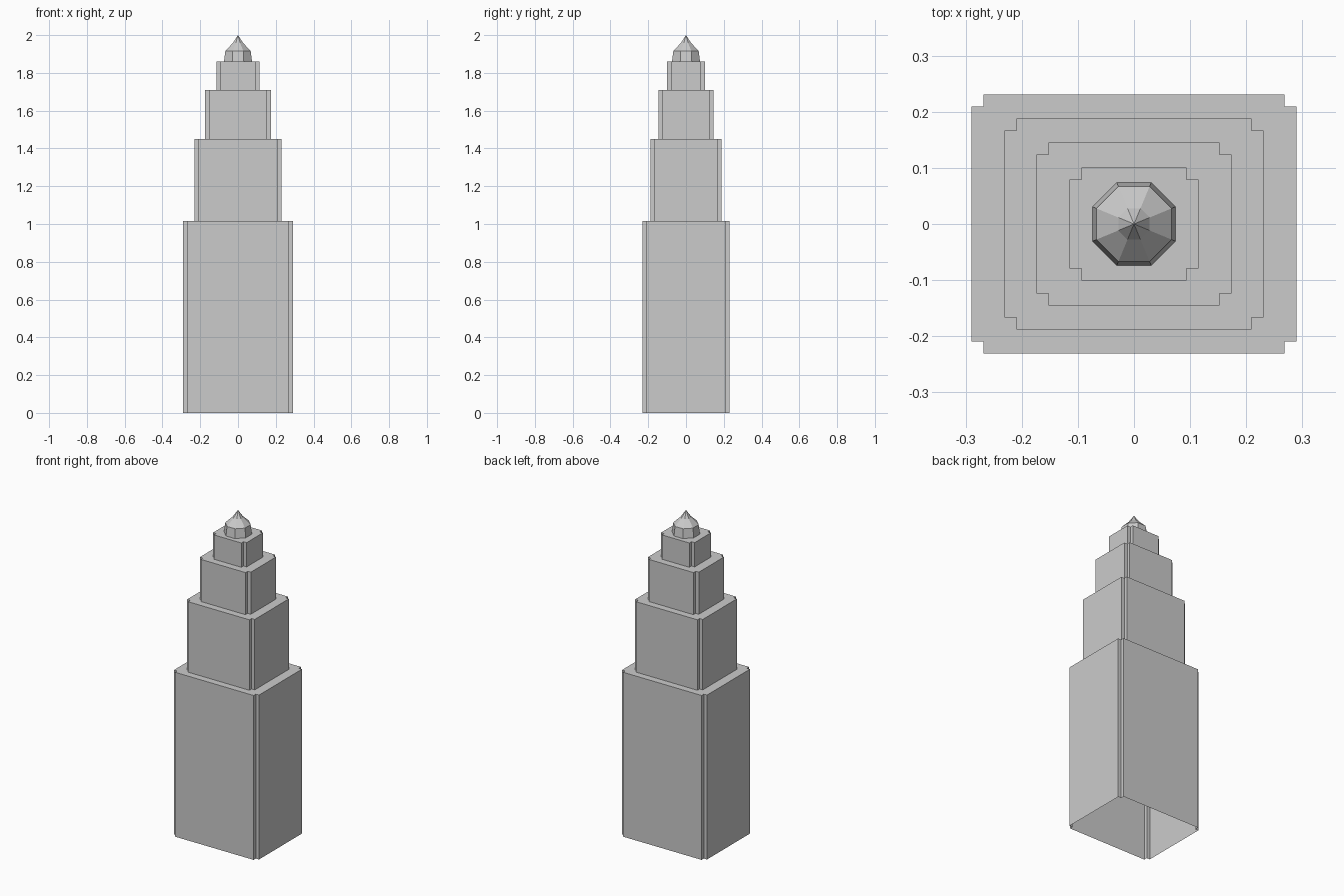
import bpy, bmesh, math

if "Cube" in bpy.data.objects:
    bpy.data.objects.remove(bpy.data.objects["Cube"])

stone = bpy.data.materials.new("light_grey_stone")
stone.diffuse_color = (0.6, 0.6, 0.6, 1)
stone.use_nodes = True
stone.node_tree.nodes["Principled BSDF"].inputs["Base Color"].default_value = stone.diffuse_color

NOTCH = 0.0215  # square cut at each tower corner


def add_object(name, bm):
    bmesh.ops.recalc_face_normals(bm, faces=bm.faces)
    mesh = bpy.data.meshes.new(name)
    bm.to_mesh(mesh)
    bm.free()
    mesh.materials.append(stone)
    bpy.context.collection.objects.link(bpy.data.objects.new(name, mesh))


def loft(name, rings):
    """Skin matching rings of points; the top is capped, the bottom left open."""
    bm = bmesh.new()
    loops = [[bm.verts.new(p) for p in ring] for ring in rings]
    for low, high in zip(loops, loops[1:]):
        n = len(low)
        for i in range(n):
            j = (i + 1) % n
            bm.faces.new((low[i], low[j], high[j], high[i]))
    bm.faces.new(loops[-1])
    bmesh.ops.remove_doubles(bm, verts=bm.verts, dist=1e-5)
    add_object(name, bm)


def notched_outline(hx, hy, z):
    pts = []
    for sx, sy in ((1, 1), (-1, 1), (-1, -1), (1, -1)):
        corner = [(hx, hy - NOTCH), (hx - NOTCH, hy - NOTCH), (hx - NOTCH, hy)]
        if sx * sy < 0:
            corner.reverse()
        pts += [(sx * x, sy * y, z) for x, y in corner]
    return pts


def octagon(apothem, z):
    r = apothem / math.cos(math.pi / 8)
    return [(r * math.cos(math.pi / 8 + i * math.pi / 4),
             r * math.sin(math.pi / 8 + i * math.pi / 4), z) for i in range(8)]


# Stepped tower tiers: half width, half depth, top height
base = 0.0
for number, (hx, hy, top) in enumerate([(0.29, 0.231, 1.015), (0.231, 0.188, 1.45),
                                        (0.174, 0.145, 1.71), (0.115, 0.101, 1.86)], 1):
    loft(f"tower_tier_{number}", [notched_outline(hx, hy, base), notched_outline(hx, hy, top)])
    base = top

# Octagonal lantern with its pointed roof
loft("lantern_drum", [octagon(0.074, 1.86), octagon(0.067, 1.917)])
loft("lantern_roof", [octagon(0.067, 1.917), octagon(0.028, 1.957), octagon(0.0005, 2.0)])
